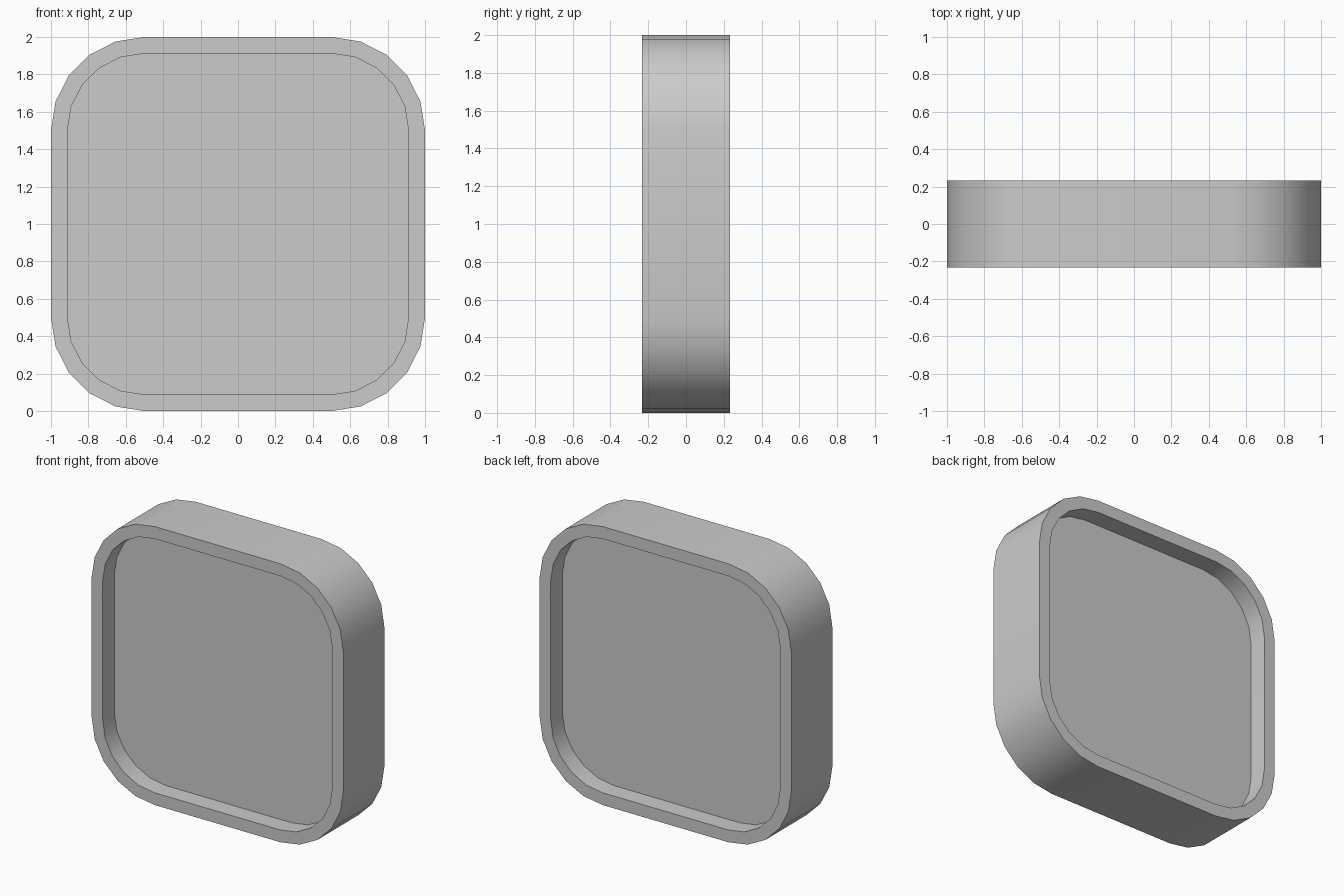
import bpy
import bmesh
from math import sin, cos, pi

if "Cube" in bpy.data.objects:
    bpy.data.objects.remove(bpy.data.objects["Cube"])

CORNER = 0.5      # corner arc centres sit this far from the middle
SEGMENTS = 5      # facets per rounded corner


def rounded_square(radius):
    """Outline of a rounded square in x/z, centred on z = 1."""
    points = []
    for k, (sx, sz) in enumerate([(1, 1), (-1, 1), (-1, -1), (1, -1)]):
        for i in range(SEGMENTS + 1):
            a = (k + i / SEGMENTS) * pi / 2
            points.append((sx * CORNER + radius * cos(a),
                           1 + sz * CORNER + radius * sin(a)))
    return points


def rounded_shell(name, sections):
    """Bridge rounded outlines (radius, y) in order and cap both ends."""
    bm = bmesh.new()
    loops = [[bm.verts.new((x, y, z)) for x, z in rounded_square(r)]
             for r, y in sections]
    n = len(loops[0])
    for a, b in zip(loops, loops[1:]):
        for i in range(n):
            j = (i + 1) % n
            bm.faces.new((a[i], a[j], b[j], b[i]))
    bm.faces.new(loops[0])
    bm.faces.new(loops[-1])
    bmesh.ops.recalc_face_normals(bm, faces=bm.faces)
    mesh = bpy.data.meshes.new(name)
    bm.to_mesh(mesh)
    bm.free()
    obj = bpy.data.objects.new(name, mesh)
    bpy.context.collection.objects.link(obj)
    return obj


# Raised rim with a recessed panel on the front and the back
OUTER, INNER = 0.5, 0.412
DEPTH, PANEL = 0.233, 0.1
tile = rounded_shell("rimmed_panel", [
    (INNER, -PANEL), (INNER, -DEPTH), (OUTER, -DEPTH),
    (OUTER, DEPTH), (INNER, DEPTH), (INNER, PANEL)])

# Smooth corners, crisp rim edges
bpy.context.view_layer.objects.active = tile
tile.select_set(True)
bpy.ops.object.shade_smooth_by_angle()
